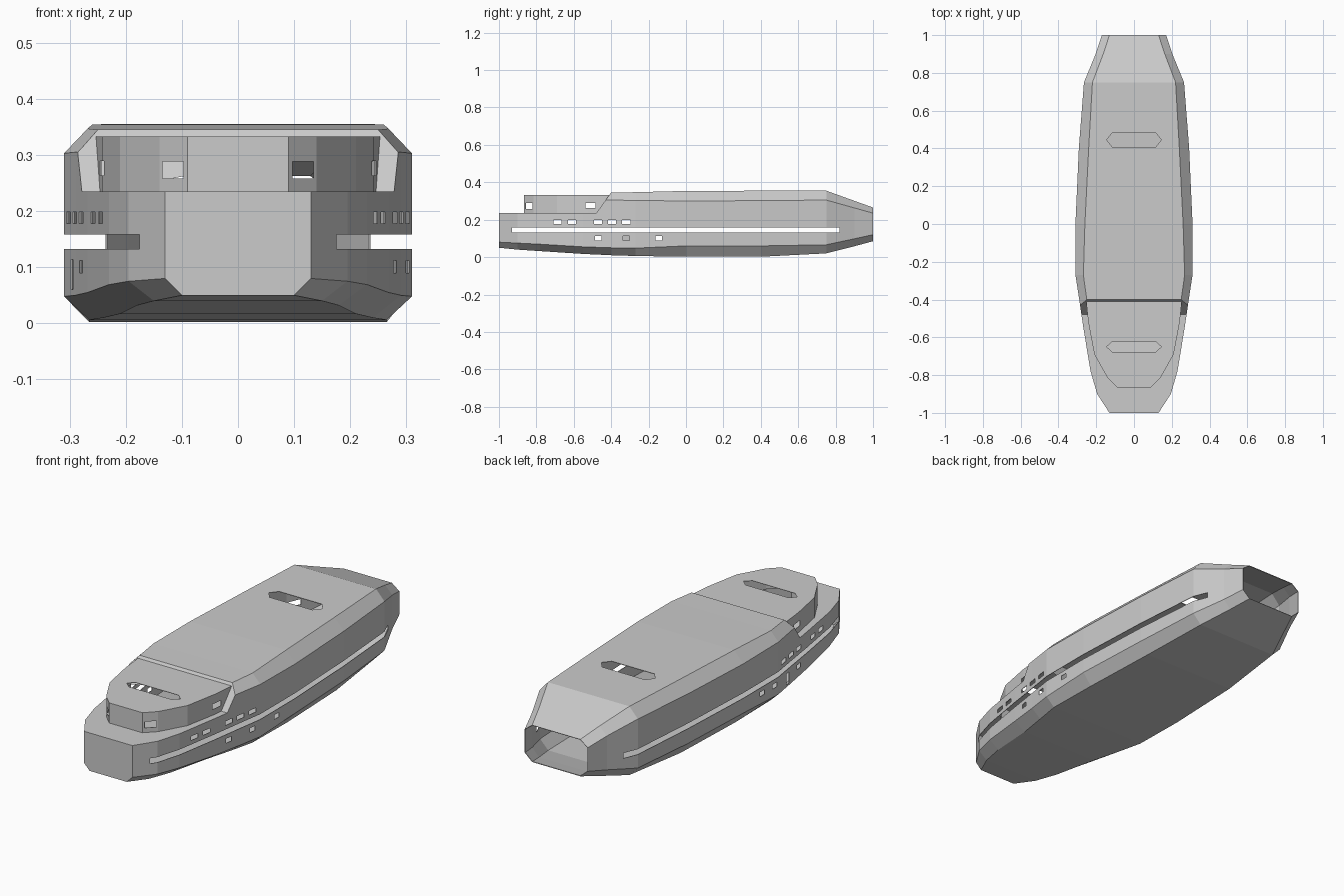
import bpy, bmesh

if "Cube" in bpy.data.objects:
    bpy.data.objects.remove(bpy.data.objects["Cube"])

grey = bpy.data.materials.new("hull_grey")
grey.use_nodes = True
COLOR = (0.6, 0.6, 0.6, 1)
grey.diffuse_color = COLOR
grey.node_tree.nodes["Principled BSDF"].inputs["Base Color"].default_value = COLOR


def make_object(name, bm):
    bmesh.ops.recalc_face_normals(bm, faces=bm.faces)
    mesh = bpy.data.meshes.new(name)
    bm.to_mesh(mesh)
    bm.free()
    mesh.materials.append(grey)
    obj = bpy.data.objects.new(name, mesh)
    bpy.context.collection.objects.link(obj)
    return obj


def loft(bm, rings):
    """Skin equal-length rings of points and cap both ends."""
    rows = [[bm.verts.new(p) for p in ring] for ring in rings]
    for a, b in zip(rows, rows[1:]):
        for i in range(len(a)):
            j = (i + 1) % len(a)
            bm.faces.new((a[i], a[j], b[j], b[i]))
    bm.faces.new(rows[0])
    bm.faces.new(rows[-1])


def box(bm, x0, x1, y0, y1, z0, z1):
    loft(bm, [[(x0, y0, z), (x1, y0, z), (x1, y1, z), (x0, y1, z)] for z in (z0, z1)])


def boolean(obj, tool, operation):
    mod = obj.modifiers.new(operation.lower(), 'BOOLEAN')
    mod.object, mod.operation, mod.solver = tool, operation, 'EXACT'


def bake(obj, *tools):
    """Apply all modifiers and discard the tools they used."""
    graph = bpy.context.evaluated_depsgraph_get()
    mesh = bpy.data.meshes.new_from_object(obj.evaluated_get(graph))
    obj.modifiers.clear()
    obj.data = mesh
    for tool in tools:
        bpy.data.objects.remove(tool)


# Hull stations: y, side half-width, roof half-width, bottom half-width,
# then heights of bottom, chine, shoulder and roof
stations = [
    (-1.0, .13, .09, .10, .05, .08, .30, .34),
    (-.9, .195, .15, .15, .04, .075, .30, .34),
    (-.78, .23, .19, .18, .032, .069, .30, .34),
    (-.55, .268, .228, .21, .017, .055, .304, .342),
    (-.4, .29, .25, .24, .01, .05, .305, .345),
    (-.27, .31, .268, .265, .006, .048, .303, .347),
    (0, .31, .26, .265, .002, .06, .30, .354),
    (.4, .292, .24, .25, .002, .06, .302, .355),
    (.75, .265, .22, .22, .02, .066, .305, .355),
    (.9, .203, .163, .165, .058, .098, .263, .301),
    (1.0, .17, .13, .13, .085, .12, .235, .265),
]
bm = bmesh.new()
rings = []
for y, w, roof, base, zb, zc, zs, zr in stations:
    half = [(base, zb), (w, zc), (w, zs), (roof, zr)]
    rings.append([(x, y, z) for x, z in half] + [(-x, y, z) for x, z in reversed(half)])
loft(bm, rings)
hull = make_object("ship_hull", bm)

# Cut the lowered foredeck with its sloping bulkhead
bm = bmesh.new()
profile = [(-1.2, .235), (-.48, .235), (-.4, .346), (-.4, .5), (-1.2, .5)]
loft(bm, [[(x, y, z) for y, z in profile] for x in (-.5, .5)])
deck_cutter = make_object("deck_cutter", bm)

# Cabin standing on the foredeck
bm = bmesh.new()
half = [(.09, -.865), (.14, -.815), (.21, -.69), (.242, -.52), (.253, -.41), (.24, -.36)]
outline = half + [(-x, y) for x, y in reversed(half)]
loft(bm, [[(x, y, z) for x, y in outline] for z in (.2, .333)])
cabin = make_object("cabin", bm)

boolean(hull, deck_cutter, 'DIFFERENCE')
boolean(hull, cabin, 'UNION')
bake(hull, deck_cutter, cabin)

# Open the stern and turn the solid into a thin shell
bm = bmesh.new()
bm.from_mesh(hull.data)
stern = [f for f in bm.faces if f.calc_center_median().y > .995]
bmesh.ops.delete(bm, geom=stern, context='FACES')
bm.to_mesh(hull.data)
bm.free()
shell = hull.modifiers.new("shell", 'SOLIDIFY')
shell.thickness, shell.offset = .003, -1

# Openings
bm = bmesh.new()


def side_window(s, y, half_len, z0, z1, inner=.2):
    box(bm, *sorted((s * inner, s * .4)), y - half_len, y + half_len, z0, z1)


for s in (-1, 1):
    side_window(s, -.055, .875, .132, .158, .14)          # long side slot
    for y in (-.687, -.61, -.47, -.395, -.32):            # upper windows
        side_window(s, y, .022, .178, .198)
    for y in (-.47, -.145):                               # lower windows
        side_window(s, y, .017, .09, .112)
    side_window(s, -.51, .027, .263, .289)                # cabin side windows
    box(bm, *sorted((s * .097, s * .135)), -.9, -.75, .258, .288)
side_window(1, -.32, .017, .09, .112)
side_window(-1, -.24, .017, .09, .112)
side_window(-1, -.36, .012, .06, .114)                    # tall door

# Long hexagonal roof hatches
for y, d in ((.445, .037), (-.65, .027)):
    hexagon = [(-.145, 0), (-.115, -d), (.115, -d), (.145, 0), (.115, d), (-.115, d)]
    loft(bm, [[(px, y + py, z) for px, py in hexagon] for z in (.3, .42)])
openings = make_object("openings_cutter", bm)

boolean(hull, openings, 'DIFFERENCE')
bake(hull, openings)
for poly in hull.data.polygons:
    poly.use_smooth = False
